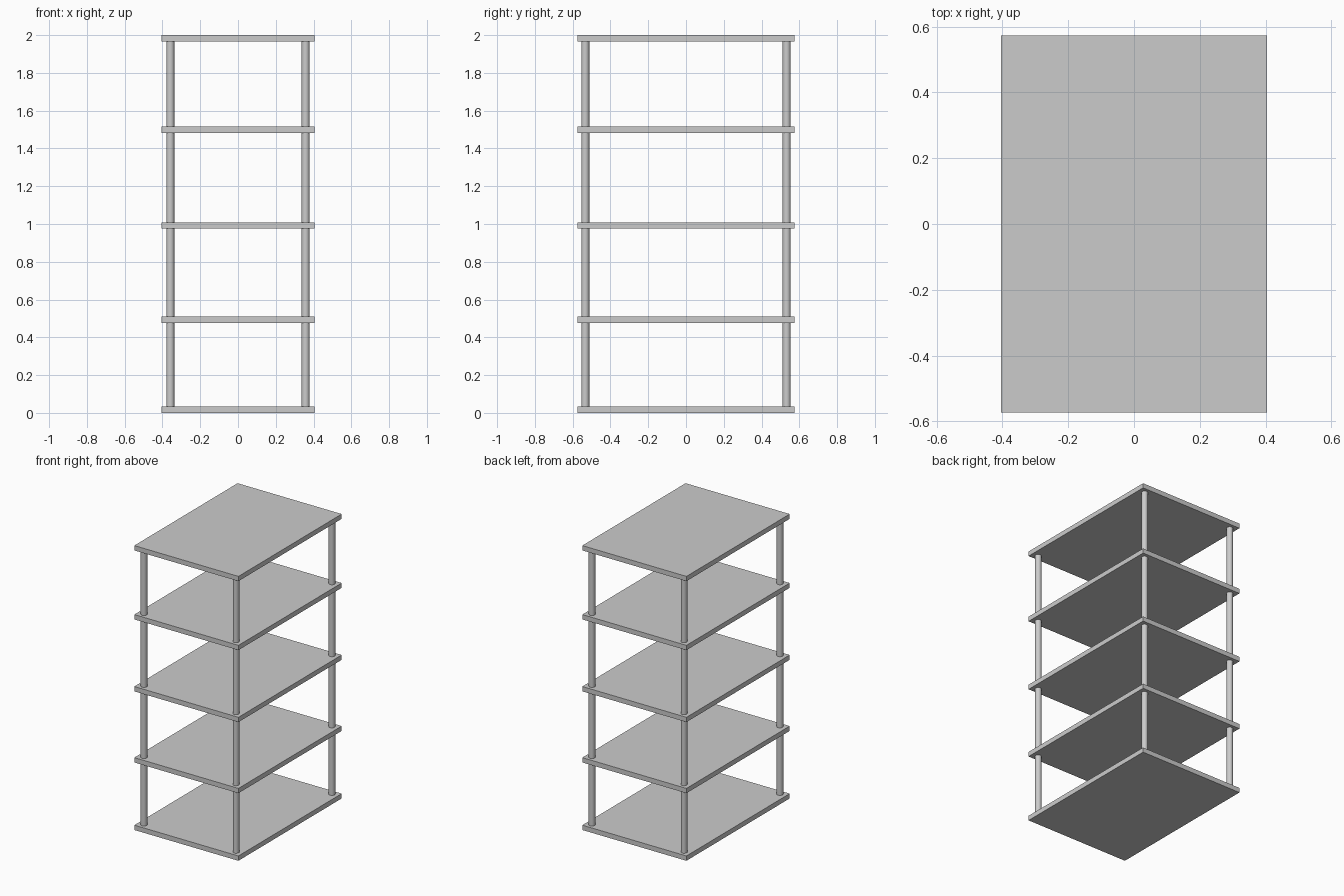
import bpy

if "Cube" in bpy.data.objects:
    bpy.data.objects.remove(bpy.data.objects["Cube"])

HALF_X, HALF_Y, THICK = 0.405, 0.574, 0.034
POST_X, POST_Y, POST_R = 0.358, 0.533, 0.021


def shelf(name, z):
    bpy.ops.mesh.primitive_cube_add(size=1, location=(0, 0, z))
    ob = bpy.context.object
    ob.name = name
    ob.scale = (2 * HALF_X, 2 * HALF_Y, THICK)
    bpy.ops.object.transform_apply(location=False, rotation=False, scale=True)


def post(name, x, y):
    z0, z1 = THICK / 2, 2 - THICK / 2
    bpy.ops.mesh.primitive_cylinder_add(vertices=32, radius=POST_R, depth=z1 - z0,
                                        location=(x, y, (z0 + z1) / 2))
    bpy.context.object.name = name
    bpy.ops.object.shade_smooth_by_angle()


# Five flat shelves
for i, z in enumerate((0.017, 0.492, 0.992, 1.498, 1.983)):
    shelf(f"shelf_{i + 1}", z)

# Four round corner posts running through the shelves
for sx, side in ((-1, "left"), (1, "right")):
    for sy, end in ((-1, "front"), (1, "back")):
        post(f"{end}_{side}_post", sx * POST_X, sy * POST_Y)
